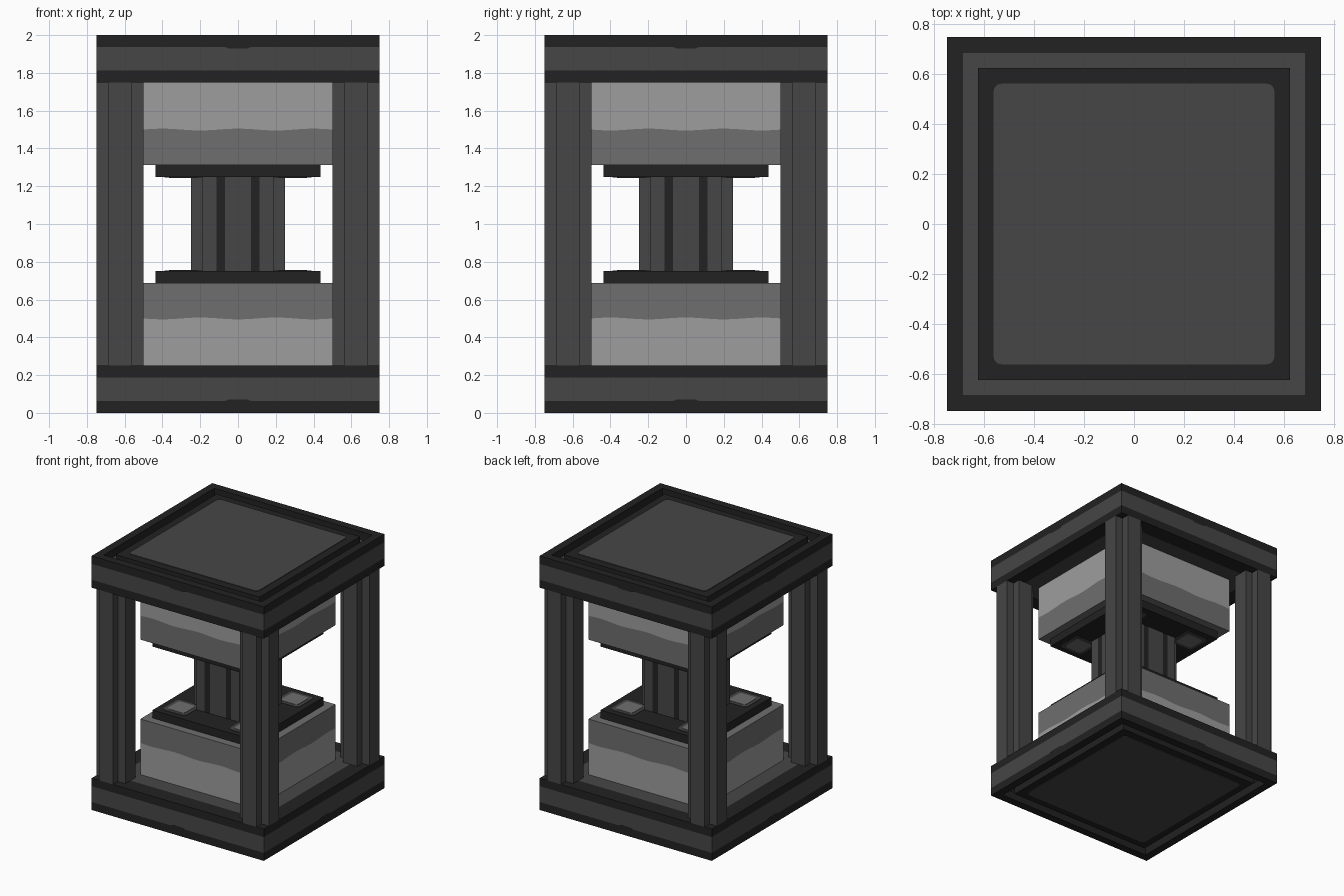
import bpy, bmesh, math

if "Cube" in bpy.data.objects:
    bpy.data.objects.remove(bpy.data.objects["Cube"], do_unlink=True)


def material(name, v):
    m = bpy.data.materials.new(name)
    m.use_nodes = True
    m.diffuse_color = (v, v, v, 1)
    m.node_tree.nodes["Principled BSDF"].inputs["Base Color"].default_value = (v, v, v, 1)
    return m


MATS = [material("charcoal", 0.016), material("dark_grey", 0.061),
        material("mid_grey", 0.156), material("light_grey", 0.337)]
CHARCOAL, DARK, MID, LIGHT = range(4)


def finish(bm, name):
    bmesh.ops.recalc_face_normals(bm, faces=bm.faces)
    me = bpy.data.meshes.new(name)
    bm.to_mesh(me)
    bm.free()
    for m in MATS:
        me.materials.append(m)
    ob = bpy.data.objects.new(name, me)
    bpy.context.collection.objects.link(ob)
    return ob


def stack(name, loops, colours):
    """Skin a list of closed point loops and cap both ends.
    colours: first cap, each band, last cap."""
    bm = bmesh.new()
    rings = [[bm.verts.new(p) for p in loop] for loop in loops]
    n = len(rings[0])
    for k, (a, b) in enumerate(zip(rings, rings[1:])):
        for i in range(n):
            j = (i + 1) % n
            bm.faces.new((a[i], a[j], b[j], b[i])).material_index = colours[k + 1]
    bm.faces.new(rings[0]).material_index = colours[0]
    bm.faces.new(rings[-1]).material_index = colours[-1]
    return finish(bm, name)


def prism(name, outline, z0, z1, colour):
    return stack(name, [[(x, y, z) for x, y in outline] for z in (z0, z1)], [colour] * 3)


def square(h):
    return [(-h, -h), (h, -h), (h, h), (-h, h)]


def rounded(h, r, cx=0, cy=0):
    pts = []
    for q, (sx, sy) in enumerate([(1, 1), (-1, 1), (-1, -1), (1, -1)]):
        for s in range(5):
            a = math.radians(90 * q + 22.5 * s)
            pts.append((cx + sx * (h - r) + r * math.cos(a),
                        cy + sy * (h - r) + r * math.sin(a)))
    return pts


def cross(arm, reach, cuts=(), cx=0, cy=0):
    """Plus-shaped outline, with extra cut points along each arm end."""
    side = [(reach, t) for t in sorted([-arm, arm, *cuts])] + [(arm, arm)]
    pts = []
    for _ in range(4):
        pts += side
        side = [(-y, x) for x, y in side]
    return [(x + cx, y + cy) for x, y in pts]


# Both ends share the same parts, reflected about z = 1
for end, flip in (("upper", lambda z: z), ("lower", lambda z: 2 - z)):
    # Banded slab with a groove around a raised centre
    profile = [(0.625, 1.75), (0.75, 1.75), (0.75, 1.8125), (0.75, 1.9375), (0.75, 2),
               (0.6875, 2), (0.6875, 1.9375), (0.625, 1.9375), (0.625, 1.995)]
    stack(end + "_slab", [[(x, y, flip(z)) for x, y in square(h)] for h, z in profile],
          [DARK, CHARCOAL, CHARCOAL, DARK, CHARCOAL, CHARCOAL, CHARCOAL, DARK,
           CHARCOAL, CHARCOAL])
    prism(end + "_panel", rounded(0.5625, 0.03), flip(1.994), flip(2), DARK)

    # Small dark dip below the rim on each side
    for k in range(4):
        tab = [(-0.07, 1.9375), (-0.045, 1.928), (0.045, 1.928), (0.07, 1.9375)]
        ob = stack(end + "_rim_mark", [[(x, y, flip(z)) for x, z in tab]
                                       for y in (-0.7502, -0.745)], [CHARCOAL] * 3)
        ob.rotation_euler.z = k * math.pi / 2

    # Two-tone block with a wavy colour line
    n = 24
    edge = [(-0.5 + i / n, -0.5) for i in range(n)]
    outline = []
    for _ in range(4):
        outline += edge
        edge = [(-y, x) for x, y in edge]
    wave = [1.5 + 0.005 * math.sin(i * math.tau * 2.5 / n) for i in range(len(outline))]
    stack(end + "_block",
          [[(x, y, flip(1.3125)) for x, y in outline],
           [(x, y, flip(w)) for (x, y), w in zip(outline, wave)],
           [(x, y, flip(1.75)) for x, y in outline]],
          [MID, MID, LIGHT, LIGHT])

    # Plate between block and column, with a pad at each corner
    prism(end + "_plate", square(0.4375), flip(1.25), flip(1.3125), CHARCOAL)
    for sx in (-1, 1):
        for sy in (-1, 1):
            c = (0.29 * sx, 0.29 * sy)
            prism(end + "_pad_border", rounded(0.1, 0.03, *c), flip(1.247), flip(1.252), DARK)
            prism(end + "_pad", rounded(0.075, 0.025, *c), flip(1.244), flip(1.252), MID)

# Central column with two dark stripes on each face
column = prism("column", cross(0.1875, 0.25, (-0.115, -0.07, 0.07, 0.115)), 0.75, 1.25, DARK)
for f in column.data.polygons:
    x, y = sorted((abs(f.center.x), abs(f.center.y)))
    if abs(f.normal.z) < 0.5 and y > 0.24 and 0.07 < x < 0.115:
        f.material_index = CHARCOAL

# Corner posts
for sx, side in ((-1, "right"), (1, "left")):
    for sy, depth in ((-1, "front"), (1, "back")):
        prism(f"{depth}_{side}_post", cross(0.0625, 0.125, (), 0.625 * sx, 0.625 * sy),
              0.25, 1.75, DARK)
